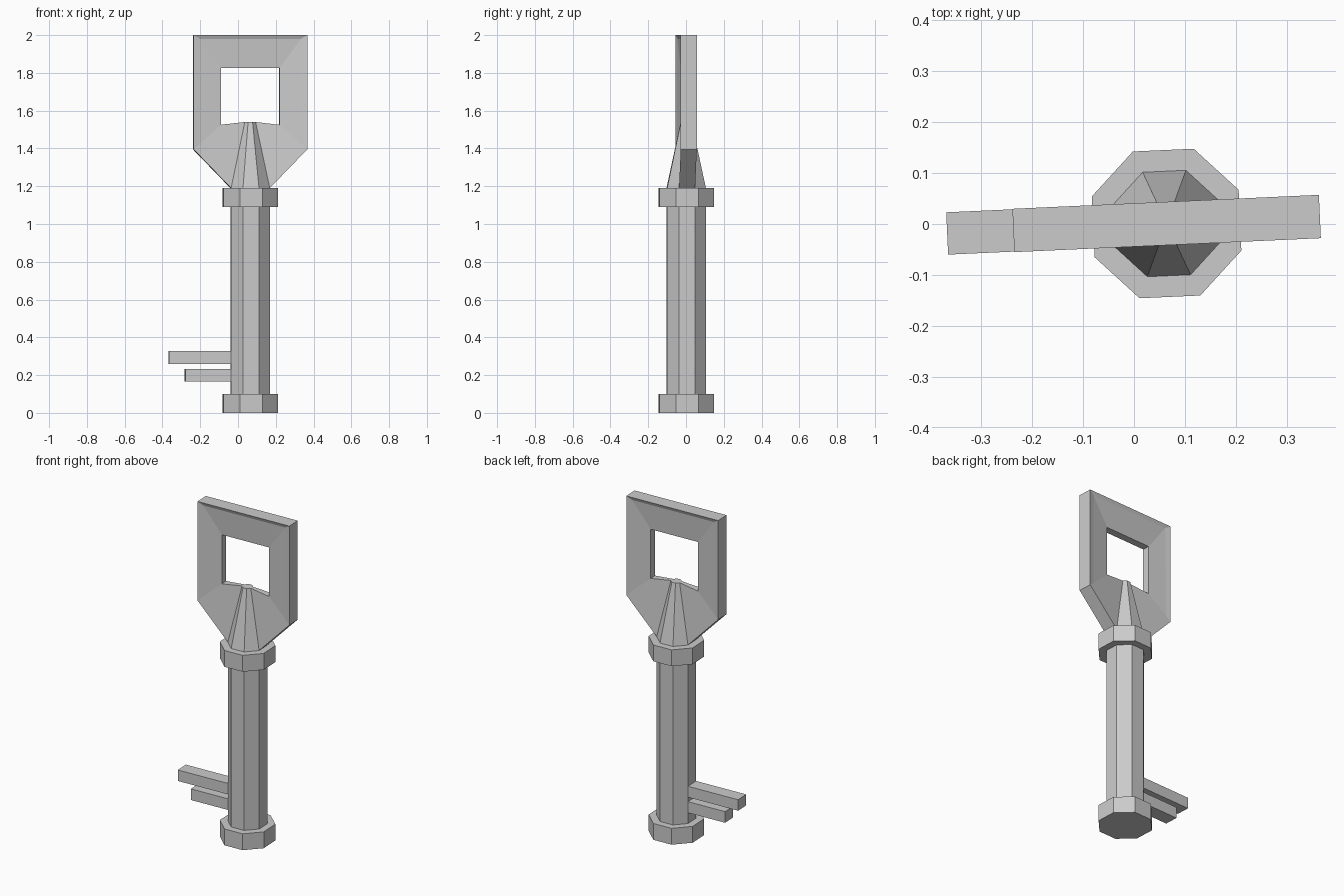
import bpy, bmesh, math
from mathutils import Matrix, Vector

if "Cube" in bpy.data.objects:
    bpy.data.objects.remove(bpy.data.objects["Cube"])

# the whole key is turned slightly about the shaft axis
PLACE = Matrix.Translation((0.064, 0.001, 0)) @ Matrix.Rotation(math.radians(2.6), 4, 'Z')


def finish(name, bm):
    bmesh.ops.recalc_face_normals(bm, faces=bm.faces)
    mesh = bpy.data.meshes.new(name)
    bm.to_mesh(mesh)
    bm.free()
    obj = bpy.data.objects.new(name, mesh)
    obj.matrix_world = PLACE
    bpy.context.collection.objects.link(obj)


def octagon(name, z0, z1, r0, r1):
    bm = bmesh.new()
    m = Matrix.Translation((0, 0, (z0 + z1) / 2)) @ Matrix.Rotation(math.pi / 8, 4, 'Z')
    bmesh.ops.create_cone(bm, cap_ends=True, segments=8, radius1=r0, radius2=r1,
                          depth=z1 - z0, matrix=m)
    finish(name, bm)


def bar(name, x0, x1, z0, z1, half_y):
    bm = bmesh.new()
    m = Matrix.Translation(((x0 + x1) / 2, 0, (z0 + z1) / 2)) @ Matrix.Diagonal(
        (x1 - x0, 2 * half_y, z1 - z0, 1))
    bmesh.ops.create_cube(bm, size=1, matrix=m)
    finish(name, bm)


# shaft, collars and tapering neck
octagon("shaft", 0.05, 1.14, 0.111, 0.111)
octagon("bottom_collar", 0.0, 0.10, 0.156, 0.156)
octagon("top_collar", 1.09, 1.19, 0.156, 0.156)
octagon("neck", 1.19, 1.54, 0.111, 0.031)

# key teeth
bar("upper_tooth", -0.431, -0.09, 0.26, 0.327, 0.0415)
bar("lower_tooth", -0.345, -0.09, 0.165, 0.233, 0.0415)

# bow: sections of outer rim, lip line and thinner hole rim, lofted round the hole
T = 0.0425
half = [  # outer, lip, inner as (x, half thickness, z)
    ((0.1025, T, 1.19), None, (0.0286, 0.0119, 1.54)),
    ((0.301, T, 1.395), None, (0.155, 0.022, 1.525)),
    ((0.301, T, 2.0), (0.268, 0.034, 1.98), (0.155, 0.022, 1.825)),
]
half = [(o, l or tuple(Vector(o).lerp(Vector(i), 0.2)), i) for o, l, i in half]
path = [(1, s) for s in half] + [(-1, s) for s in reversed(half)]
bm = bmesh.new()
rings = []
for side, section in path:
    pts = [(side * x, -y, z) for x, y, z in section]
    pts += [(side * x, y, z) for x, y, z in reversed(section)]
    rings.append([bm.verts.new(p) for p in pts])
for a, b in zip(rings, rings[1:]):
    for i in range(6):
        j = (i + 1) % 6
        bm.faces.new((a[i], a[j], b[j], b[i]))
bm.faces.new(rings[0])
bm.faces.new(rings[-1])
finish("bow", bm)
